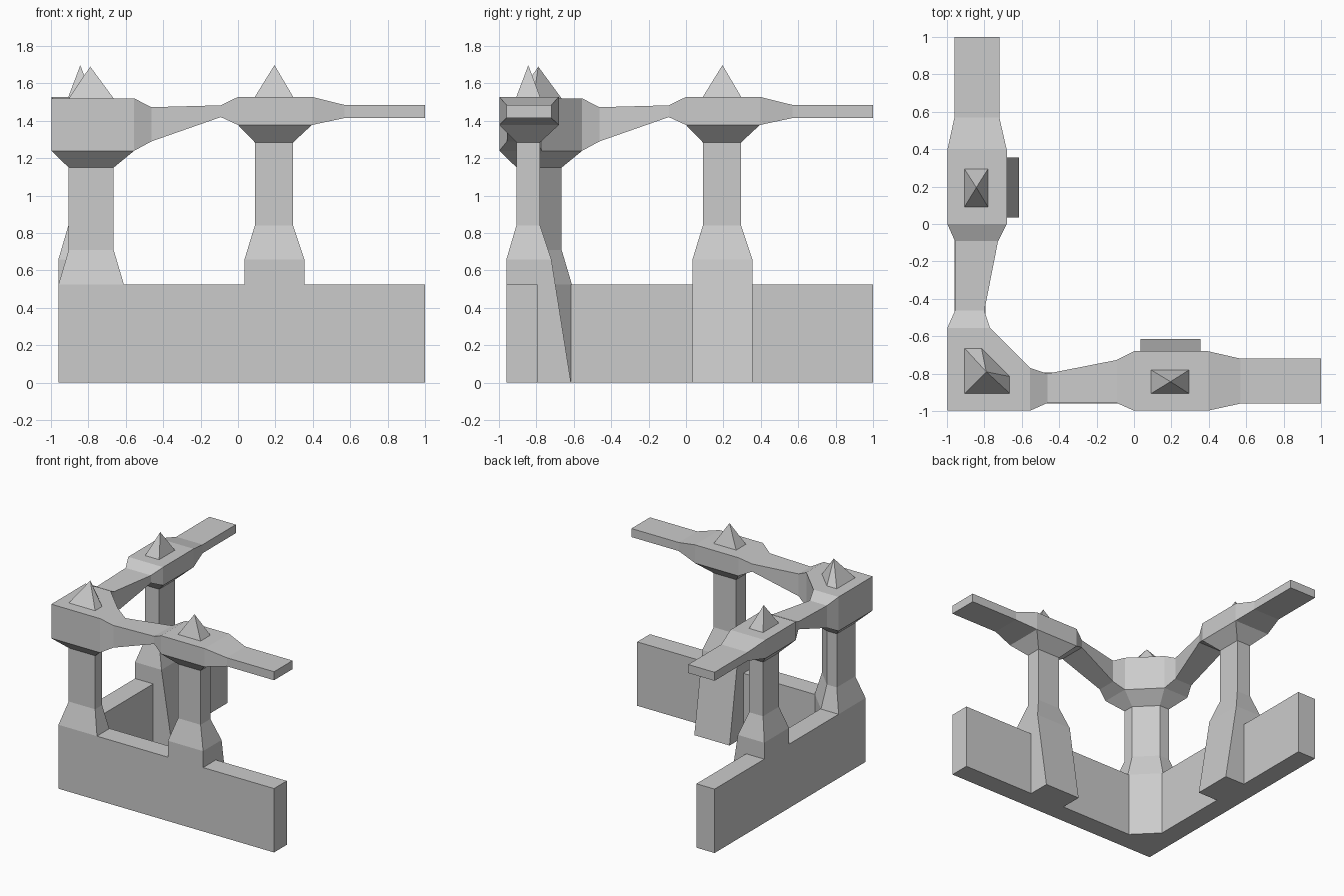
import bpy, bmesh

if "Cube" in bpy.data.objects:
    bpy.data.objects.remove(bpy.data.objects["Cube"])


def loft(name, rings, swap=False):
    """Skin closed rings of points; a one-point ring makes an apex. swap mirrors across x = y."""
    bm = bmesh.new()
    loops = [[bm.verts.new((y, x, z) if swap else (x, y, z)) for x, y, z in r] for r in rings]
    for a, b in zip(loops, loops[1:]):
        n = len(a)
        for i in range(n):
            j = (i + 1) % n
            if len(b) == 1:
                bm.faces.new((a[i], a[j], b[0]))
            else:
                bm.faces.new((a[i], a[j], b[j], b[i]))
    for end in (loops[0], loops[-1]):
        if len(end) > 2:
            bm.faces.new(end)
    bmesh.ops.recalc_face_normals(bm, faces=bm.faces)
    mesh = bpy.data.meshes.new(name)
    bm.to_mesh(mesh)
    bm.free()
    obj = bpy.data.objects.new(name, mesh)
    bpy.context.collection.objects.link(obj)
    return obj


def rect(x0, x1, y0, y1, z):
    return [(x0, y0, z), (x1, y0, z), (x1, y1, z), (x0, y1, z)]


def section(x, y0, y1, z0, z1):
    return [(x, y0, z0), (x, y1, z0), (x, y1, z1), (x, y0, z1)]


def corner(lo, hi, cut, z):
    """Square with its inner corner cut off."""
    return [(lo, lo, z), (hi, lo, z), (hi, cut, z), (cut, hi, z), (lo, hi, z)]


# L-shaped low wall
plan = [(-.96, -.96), (1, -.96), (1, -.795), (-.795, -.795), (-.795, 1), (-.96, 1)]
loft("low_wall", [[(x, y, z) for x, y in plan] for z in (0, .525)])

# Corner post with flared foot, head block and spike
loft("corner_post", [corner(-.96, -.61, -.80, 0), corner(-.96, -.61, -.80, .525),
                     corner(-.905, -.665, -.815, .71), corner(-.905, -.665, -.815, 1.15)])
loft("corner_head", [corner(-.905, -.665, -.815, 1.15), corner(-.998, -.555, -.77, 1.24),
                     corner(-.998, -.555, -.77, 1.52)])
loft("corner_spike", [corner(-.905, -.665, -.815, 1.52), [(-.79, -.79, 1.69)]])

# Matching posts, beams and spikes on both arms
for side, swap in (("front", False), ("left", True)):
    loft(side + "_post", [rect(.035, .355, -.96, -.615, 0), rect(.035, .355, -.96, -.72, .66),
                          rect(.09, .295, -.907, -.78, .84), rect(.09, .295, -.907, -.78, 1.285)], swap)
    loft(side + "_capital", [rect(.09, .295, -.907, -.78, 1.285),
                             rect(0, .395, -.998, -.68, 1.378)], swap)
    loft(side + "_beam", [section(-.555, -.998, -.77, 1.24, 1.52),
                          section(-.463, -.957, -.80, 1.29, 1.473),
                          section(-.092, -.957, -.727, 1.42, 1.483),
                          section(0, -.998, -.68, 1.378, 1.528),
                          section(.395, -.998, -.68, 1.378, 1.528),
                          section(.57, -.96, -.72, 1.415, 1.485),
                          section(1, -.96, -.72, 1.415, 1.485)], swap)
    loft(side + "_spike", [rect(.09, .295, -.907, -.78, 1.528), [(.195, -.843, 1.698)]], swap)
